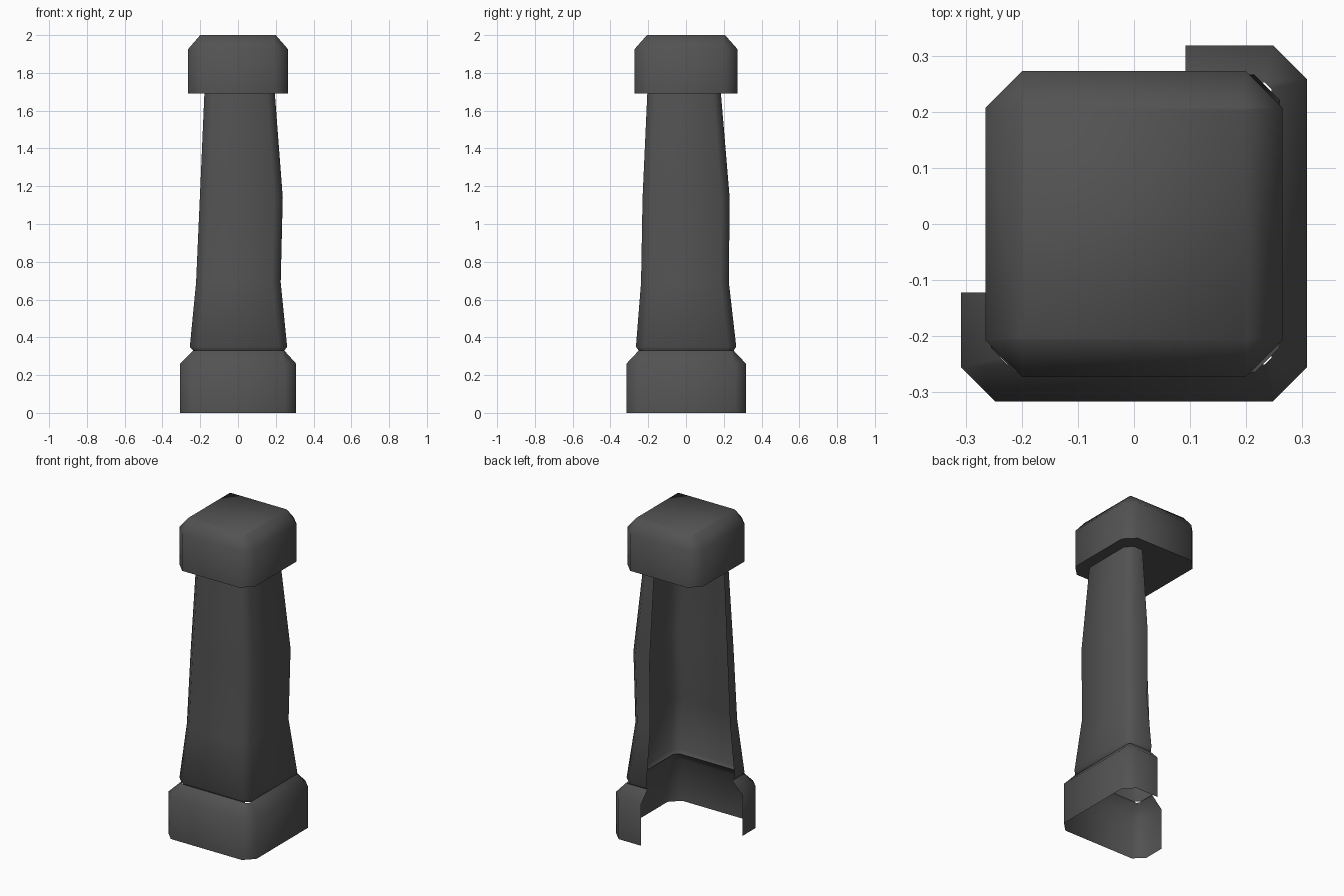
import bpy
import math

if "Cube" in bpy.data.objects:
    bpy.data.objects.remove(bpy.data.objects["Cube"])

stone = bpy.data.materials.new("dark_grey_stone")
stone.diffuse_color = (0.085, 0.085, 0.085, 1)
stone.use_nodes = True
stone.node_tree.nodes["Principled BSDF"].inputs["Base Color"].default_value = stone.diffuse_color


def open_ring(z, x0, x1, y0, y1, cx, cy):
    """Chamfered outline that is left open at the back left."""
    return [(x0, -0.122, z), (x0, y0 + cy, z), (x0 + cx, y0, z),
            (x1 - cx, y0, z), (x1, y0 + cy, z),
            (x1, y1 - cy, z), (x1 - cx, y1, z), (0.092, y1, z)]


def closed_ring(z, x, y, cx, cy):
    """Full chamfered rectangle."""
    return [(-x, y - cy, z), (-x, -y + cy, z), (-x + cx, -y, z),
            (x - cx, -y, z), (x, -y + cy, z),
            (x, y - cy, z), (x - cx, y, z), (-x + cx, y, z)]


def loft(name, rings, closed=False):
    """Skin a stack of rings; closed stacks also get end caps."""
    n = len(rings[0])
    verts = [p for r in rings for p in r]
    faces = []
    for k in range(len(rings) - 1):
        for i in range(n if closed else n - 1):
            j = (i + 1) % n
            faces.append((k * n + i, k * n + j, (k + 1) * n + j, (k + 1) * n + i))
    if closed:
        faces.append(tuple(reversed(range(n))))
        faces.append(tuple((len(rings) - 1) * n + i for i in range(n)))
    mesh = bpy.data.meshes.new(name)
    mesh.from_pydata(verts, [], faces)
    mesh.materials.append(stone)
    mesh.validate()
    obj = bpy.data.objects.new(name, mesh)
    bpy.context.collection.objects.link(obj)
    bpy.ops.object.select_all(action='DESELECT')
    obj.select_set(True)
    bpy.context.view_layer.objects.active = obj
    bpy.ops.object.shade_smooth_by_angle(angle=math.radians(58))
    return obj


# plinth: open shell with a sloped shoulder
loft("plinth", [
    open_ring(0.00, -0.308, 0.308, -0.316, 0.318, 0.06, 0.06),
    open_ring(0.26, -0.308, 0.308, -0.316, 0.318, 0.06, 0.06),
    open_ring(0.33, -0.238, 0.245, -0.25, 0.252, 0.012, 0.012),
])

# shaft: uneven tapering shell with a small lip at the foot
loft("shaft", [
    open_ring(0.33, -0.238, 0.245, -0.25, 0.252, 0.03, 0.03),
    open_ring(0.35, -0.255, 0.260, -0.265, 0.266, 0.045, 0.045),
    open_ring(0.69, -0.222, 0.226, -0.238, 0.227, 0.045, 0.045),
    open_ring(1.14, -0.202, 0.237, -0.230, 0.231, 0.045, 0.045),
    open_ring(1.69, -0.178, 0.195, -0.205, 0.185, 0.04, 0.04),
])

# capital: closed block with bevelled top and corners
loft("capital", [
    closed_ring(1.69, 0.265, 0.273, 0.066, 0.066),
    closed_ring(1.925, 0.265, 0.273, 0.066, 0.066),
    closed_ring(2.00, 0.200, 0.207, 0.004, 0.004),
], closed=True)
